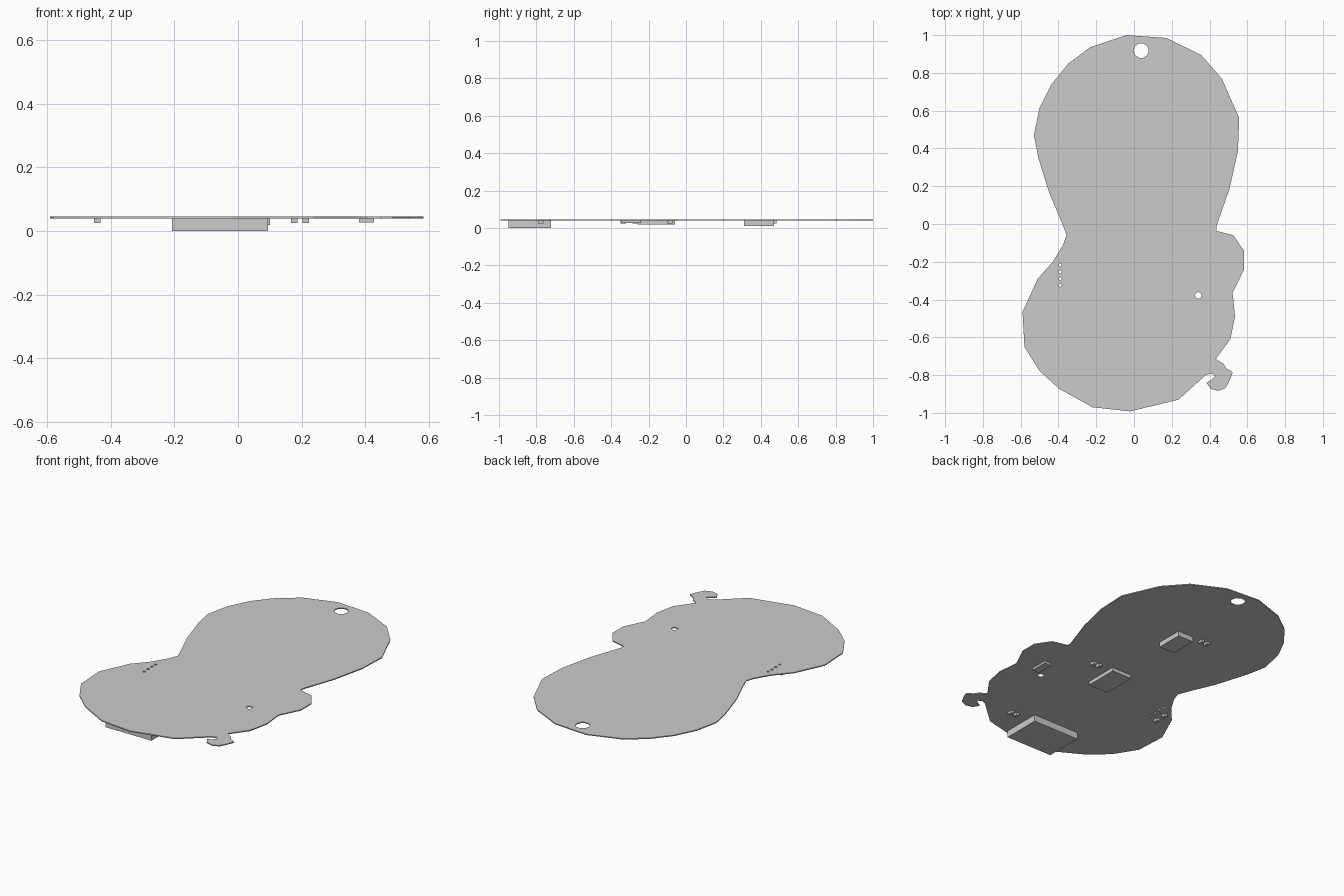
import bpy
import bmesh
from math import cos, sin, tau
from mathutils import Matrix, Vector

default_cube = bpy.data.objects.get("Cube")
if default_cube:
    bpy.data.objects.remove(default_cube, do_unlink=True)

BOARD_BOTTOM, BOARD_TOP = 0.039, 0.045

# One plain grey for everything
GREY = (0.6, 0.6, 0.6, 1.0)
grey = bpy.data.materials.new("plain grey")
grey.use_nodes = True
grey.diffuse_color = GREY
grey.node_tree.nodes["Principled BSDF"].inputs["Base Color"].default_value = GREY


def link_mesh(name, mesh):
    """Wrap a mesh in an object with the grey material."""
    mesh.materials.clear()
    mesh.materials.append(grey)
    obj = bpy.data.objects.new(name, mesh)
    bpy.context.collection.objects.link(obj)
    return obj


def ring(x, y, radius, sides):
    """Corner points of a regular polygon."""
    return [(x + radius * cos(tau * i / sides), y + radius * sin(tau * i / sides))
            for i in range(sides)]


def plate(name, loops, bottom, top):
    """Flat plate from an outline loop followed by its hole loops."""
    curve = bpy.data.curves.new(name + " outline", "CURVE")
    curve.dimensions = "2D"
    curve.fill_mode = "BOTH"
    curve.extrude = (top - bottom) / 2
    for loop in loops:
        spline = curve.splines.new("POLY")
        spline.points.add(len(loop) - 1)
        for point, (x, y) in zip(spline.points, loop):
            point.co = (x, y, 0, 1)
        spline.use_cyclic_u = True
    helper = bpy.data.objects.new(name + " helper", curve)
    bpy.context.collection.objects.link(helper)
    graph = bpy.context.evaluated_depsgraph_get()
    mesh = bpy.data.meshes.new_from_object(helper.evaluated_get(graph))
    bpy.data.objects.remove(helper, do_unlink=True)
    bm = bmesh.new()
    bm.from_mesh(mesh)
    bmesh.ops.remove_doubles(bm, verts=bm.verts, dist=0.0001)
    bmesh.ops.translate(bm, verts=bm.verts, vec=(0, 0, (top + bottom) / 2))
    bmesh.ops.recalc_face_normals(bm, faces=bm.faces)
    for face in bm.faces:
        face.smooth = False
    bm.to_mesh(mesh)
    bm.free()
    return link_mesh(name, mesh)


def block(name, x_range, y_range, bottom):
    """Box hanging from the underside of the board."""
    low = Vector((x_range[0], y_range[0], bottom))
    high = Vector((x_range[1], y_range[1], BOARD_BOTTOM))
    bm = bmesh.new()
    place = Matrix.Translation((low + high) / 2) @ Matrix.Diagonal((*(high - low), 1))
    bmesh.ops.create_cube(bm, size=1, matrix=place)
    mesh = bpy.data.meshes.new(name)
    bm.to_mesh(mesh)
    bm.free()
    return link_mesh(name, mesh)


# Board outline, clockwise from the far end, in sections
head_right = [(-.04, 1), (.17, .985), (.355, .895), (.465, .77), (.557, .56),
              (.55, .385), (.505, .185), (.437, -.01)]
side_bump = [(.437, -.037), (.527, -.06), (.583, -.143), (.583, -.24),
             (.522, -.365), (.535, -.49), (.51, -.61), (.433, -.715)]
curled_tail = [(.473, -.74), (.49, -.765), (.523, -.785), (.51, -.82),
               (.485, -.868), (.447, -.883), (.405, -.873), (.384, -.84),
               (.41, -.825), (.43, -.805), (.41, -.79), (.38, -.8)]
base = [(.235, -.93), (-.02, -.992), (-.22, -.97), (-.395, -.873),
        (-.5, -.778), (-.58, -.65), (-.59, -.465), (-.51, -.29)]
waist_left = [(-.43, -.2), (-.375, -.11), (-.357, -.058), (-.385, .015)]
head_left = [(-.447, .16), (-.505, .345), (-.53, .47), (-.5, .615),
             (-.437, .74), (-.347, .85), (-.23, .937)]
outline = head_right + side_bump + curled_tail + base + waist_left + head_left

# Hanging hole, small round hole and a row of pin holes
holes = [ring(.038, .918, .04, 10), ring(.34, -.378, .018, 8)]
holes += [ring(-.39, -.217 - .036 * i, .008, 8) for i in range(4)]
plate("board", [outline] + holes, BOARD_BOTTOM, BOARD_TOP)

# Large components on the underside
block("battery_holder", (-.207, .094), (-.95, -.722), 0)
block("main_chip", (-.03, .1), (-.26, -.06), .018)
block("upper_chip", (-.02, .08), (.31, .47), .01)
block("side_switch", (.38, .427), (-.345, -.24), .026)

# Pairs of small contacts: centre of the pair, and the axis they sit along
pairs = {
    "lower_contact": (.195, -.777, "x"),
    "middle_contact": (.195, -.085, "x"),
    "upper_contact": (-.1, .47, "x"),
    "edge_contact": (-.442, -.303, "y"),
}
for name, (x, y, axis) in pairs.items():
    for side, word in ((-1, "first"), (1, "second")):
        cx = x + side * .018 * (axis == "x")
        cy = y + side * .032 * (axis == "y")
        block(f"{name}_{word}", (cx - .01, cx + .01), (cy - .014, cy + .014), .024)
